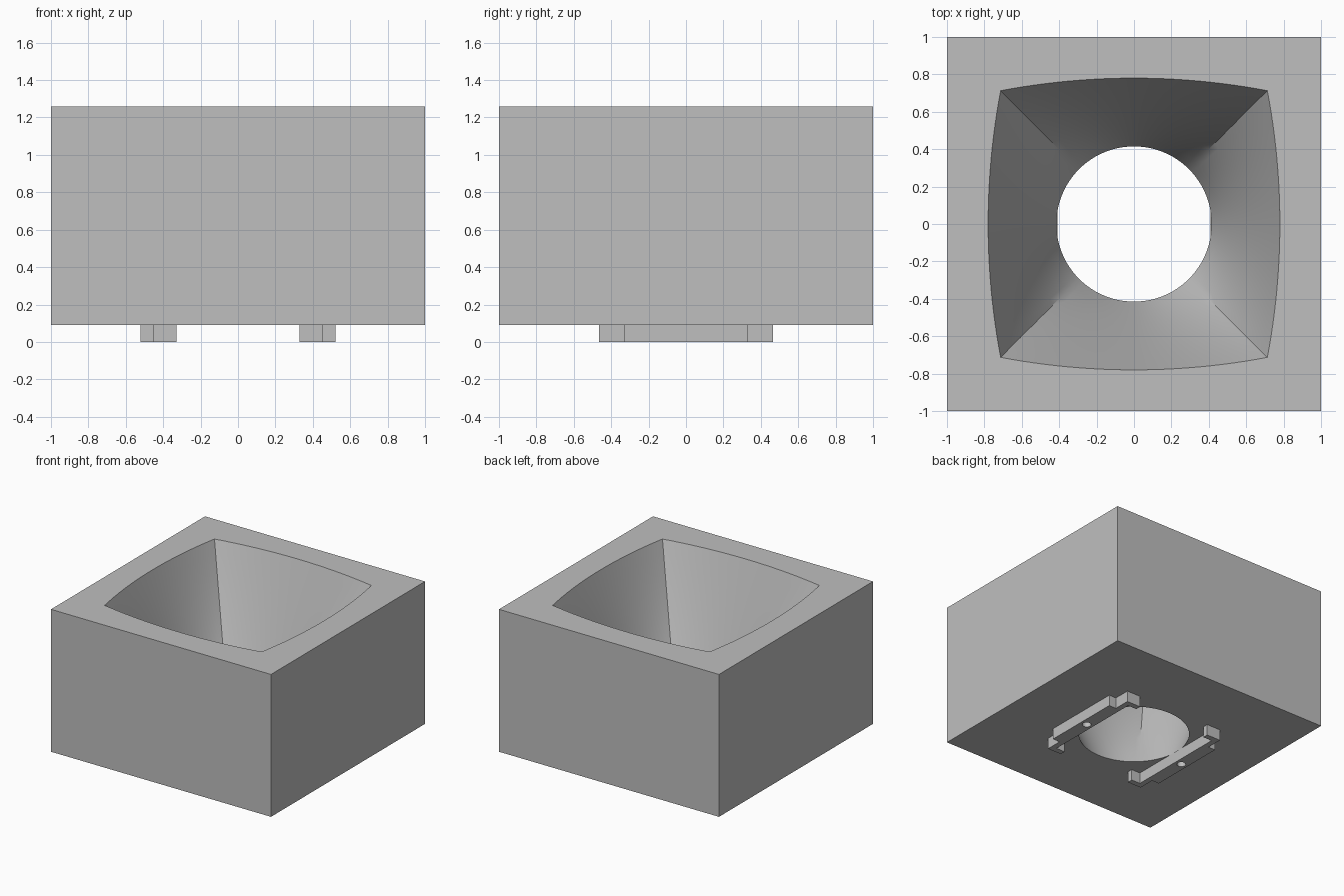
import bpy, bmesh, math

SEGMENTS = 96            # points around every ring, divisible by 8
LEVELS = 12              # steps down the funnel
FLOOR, TOP = 0.09, 1.26

cube = bpy.data.objects.get("Cube")
if cube:
    bpy.data.objects.remove(cube, do_unlink=True)

grey = bpy.data.materials.new("plain grey")
grey.use_nodes = True
grey.diffuse_color = (0.52, 0.52, 0.52, 1)
grey.node_tree.nodes["Principled BSDF"].inputs["Base Color"].default_value = grey.diffuse_color


def ring_angles():
    """Yield the quarter turn and the angle inside it, -45 to 45 degrees."""
    per_side = SEGMENTS // 4
    for i in range(SEGMENTS):
        yield (i // per_side) * math.pi / 2, (i % per_side / per_side - 0.5) * math.pi / 2


def turn(x, y, a):
    return x * math.cos(a) - y * math.sin(a), x * math.sin(a) + y * math.cos(a)


def square_ring():
    return [turn(1, math.tan(a), q) for q, a in ring_angles()]


def circle_ring(r):
    return [turn(r * math.cos(a), r * math.sin(a), q) for q, a in ring_angles()]


def bulged_ring(corner, bulge):
    """Square whose sides are shallow outward arcs."""
    radius = (corner ** 2 + bulge ** 2) / (2 * bulge)
    half = math.asin(corner / radius)
    centre = corner + bulge - radius
    points = []
    for q, a in ring_angles():
        t = a / (math.pi / 4) * half
        points.append(turn(centre + radius * math.cos(t), radius * math.sin(t), q))
    return points


# Block with a funnel lofted from a bulged square to a circle
mouth, throat = bulged_ring(0.713, 0.067), circle_ring(0.415)
rings = [(square_ring(), FLOOR), (square_ring(), TOP)]
for i in range(LEVELS + 1):
    f = i / LEVELS
    loop = [(a[0] + (b[0] - a[0]) * f, a[1] + (b[1] - a[1]) * f) for a, b in zip(mouth, throat)]
    rings.append((loop, TOP + (FLOOR - TOP) * f))

bm = bmesh.new()
loops = [[bm.verts.new((x, y, z)) for x, y in ring] for ring, z in rings]
for k, lower in enumerate(loops):
    upper = loops[(k + 1) % len(loops)]
    for i in range(SEGMENTS):
        j = (i + 1) % SEGMENTS
        bm.faces.new((lower[i], lower[j], upper[j], upper[i]))
bmesh.ops.recalc_face_normals(bm, faces=bm.faces)
mesh = bpy.data.meshes.new("funnel_block")
bm.to_mesh(mesh)
bm.free()
mesh.materials.append(grey)
block = bpy.data.objects.new("funnel_block", mesh)
bpy.context.collection.objects.link(block)


def select_only(obj):
    bpy.ops.object.select_all(action='DESELECT')
    obj.select_set(True)
    bpy.context.view_layer.objects.active = obj


def add_outline(curve, points):
    spline = curve.splines.new('POLY')
    spline.points.add(len(points) - 1)
    for p, (x, y) in zip(spline.points, points):
        p.co = (x, y, 0, 1)
    spline.use_cyclic_u = True


# Mounting rails: bar with hooked ends and a screw hole
half_rail = [(0.52, 0.33), (0.455, 0.33), (0.455, 0.465), (0.33, 0.465), (0.33, 0.42), (0.41, 0.42)]
profile = half_rail + [(x, -y) for x, y in reversed(half_rail)]
hole = [(0.465 + 0.034 * math.cos(a), 0.034 * math.sin(a))
        for a in (i * math.tau / 24 for i in range(24))]

for name, side in (("left_rail", 1), ("right_rail", -1)):
    curve = bpy.data.curves.new(name, 'CURVE')
    curve.dimensions = '2D'
    curve.fill_mode = 'BOTH'
    curve.extrude = FLOOR / 2
    for outline in (profile, hole):
        add_outline(curve, [(side * x, y) for x, y in outline])
    curve.materials.append(grey)
    rail = bpy.data.objects.new(name, curve)
    rail.location.z = FLOOR / 2
    bpy.context.collection.objects.link(rail)
    select_only(rail)
    bpy.ops.object.convert(target='MESH')
    # Weld the caps to the walls
    bm = bmesh.new()
    bm.from_mesh(rail.data)
    bmesh.ops.remove_doubles(bm, verts=bm.verts, dist=0.0001)
    bmesh.ops.recalc_face_normals(bm, faces=bm.faces)
    bm.to_mesh(rail.data)
    bm.free()
    bpy.ops.object.shade_smooth_by_angle(angle=math.radians(30))

select_only(block)
bpy.ops.object.shade_smooth_by_angle(angle=math.radians(30))
